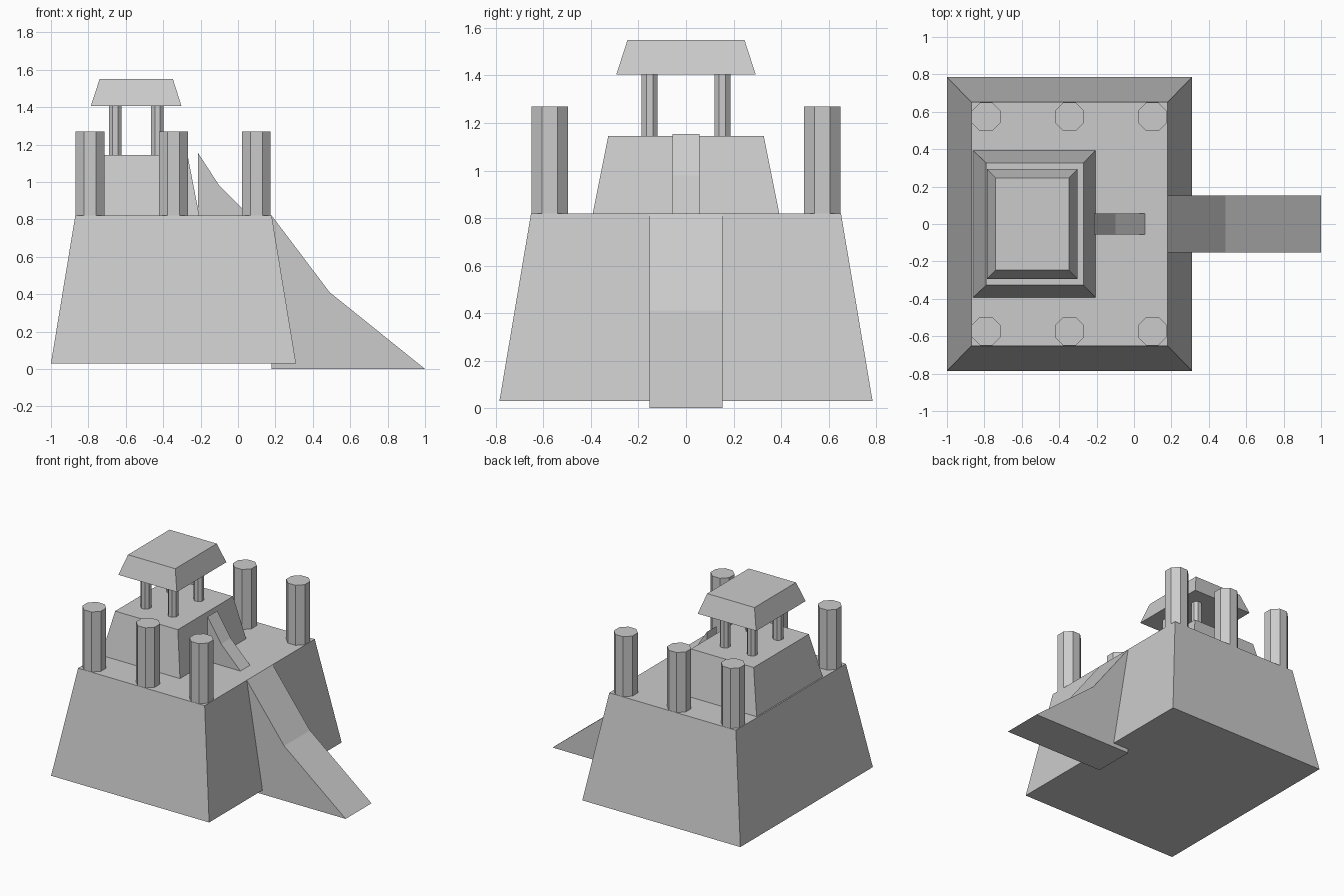
import bpy, math

if "Cube" in bpy.data.objects:
    bpy.data.objects.remove(bpy.data.objects["Cube"])


def mesh_object(name, verts, faces):
    me = bpy.data.meshes.new(name)
    me.from_pydata(verts, [], faces)
    ob = bpy.data.objects.new(name, me)
    bpy.context.collection.objects.link(ob)
    return ob


def loft(name, lower, upper):
    """Closed solid between two matching counter-clockwise loops."""
    n = len(lower)
    sides = [(i, (i + 1) % n, n + (i + 1) % n, n + i) for i in range(n)]
    caps = [tuple(reversed(range(n))), tuple(range(n, 2 * n))]
    return mesh_object(name, lower + upper, sides + caps)


def rect(x0, x1, y, z):
    return [(x0, -y, z), (x1, -y, z), (x1, y, z), (x0, y, z)]


def pillar(name, x, y, z0, z1, half_width):
    # Octagon with flats facing the axes
    r = half_width / math.cos(math.pi / 8)
    angles = [math.pi / 8 + i * math.pi / 4 for i in range(8)]
    ring = [(x + r * math.cos(a), y + r * math.sin(a)) for a in angles]
    return loft(name, [(*p, z0) for p in ring], [(*p, z1) for p in ring])


def ramp(name, profile, half_width):
    # Side profile in x/z, clockwise seen from the front, extruded along y
    return loft(name, [(x, half_width, z) for x, z in profile],
                [(x, -half_width, z) for x, z in profile])


# Tapered tiers and roof
loft("lower_tier", rect(-1.0, 0.31, 0.785, 0.03), rect(-0.87, 0.18, 0.652, 0.82))
loft("upper_tier", rect(-0.86, -0.207, 0.392, 0.82), rect(-0.79, -0.27, 0.327, 1.145))
loft("roof", rect(-0.787, -0.302, 0.293, 1.405), rect(-0.74, -0.348, 0.246, 1.55))

# Pillars
for sy, side in ((-1, "front"), (1, "back")):
    for i, x in enumerate((-0.791, -0.345, 0.098)):
        pillar(f"{side}_pillar_{i + 1}", x, sy * 0.573, 0.82, 1.27, 0.077)
    for i, x in enumerate((-0.656, -0.431)):
        pillar(f"{side}_roof_post_{i + 1}", x, sy * 0.153, 1.145, 1.405, 0.034)

# Ramps
ramp("lower_ramp", [(0.18, 0.0), (1.0, 0.0), (0.49, 0.41), (0.18, 0.82)], 0.153)
ramp("upper_ramp", [(-0.213, 0.81), (0.07, 0.81), (-0.10, 0.98), (-0.213, 1.154)], 0.057)

# Make all face normals point outward
import bmesh
for ob in bpy.context.collection.objects:
    bm = bmesh.new()
    bm.from_mesh(ob.data)
    bmesh.ops.recalc_face_normals(bm, faces=bm.faces[:])
    bm.to_mesh(ob.data)
    bm.free()
